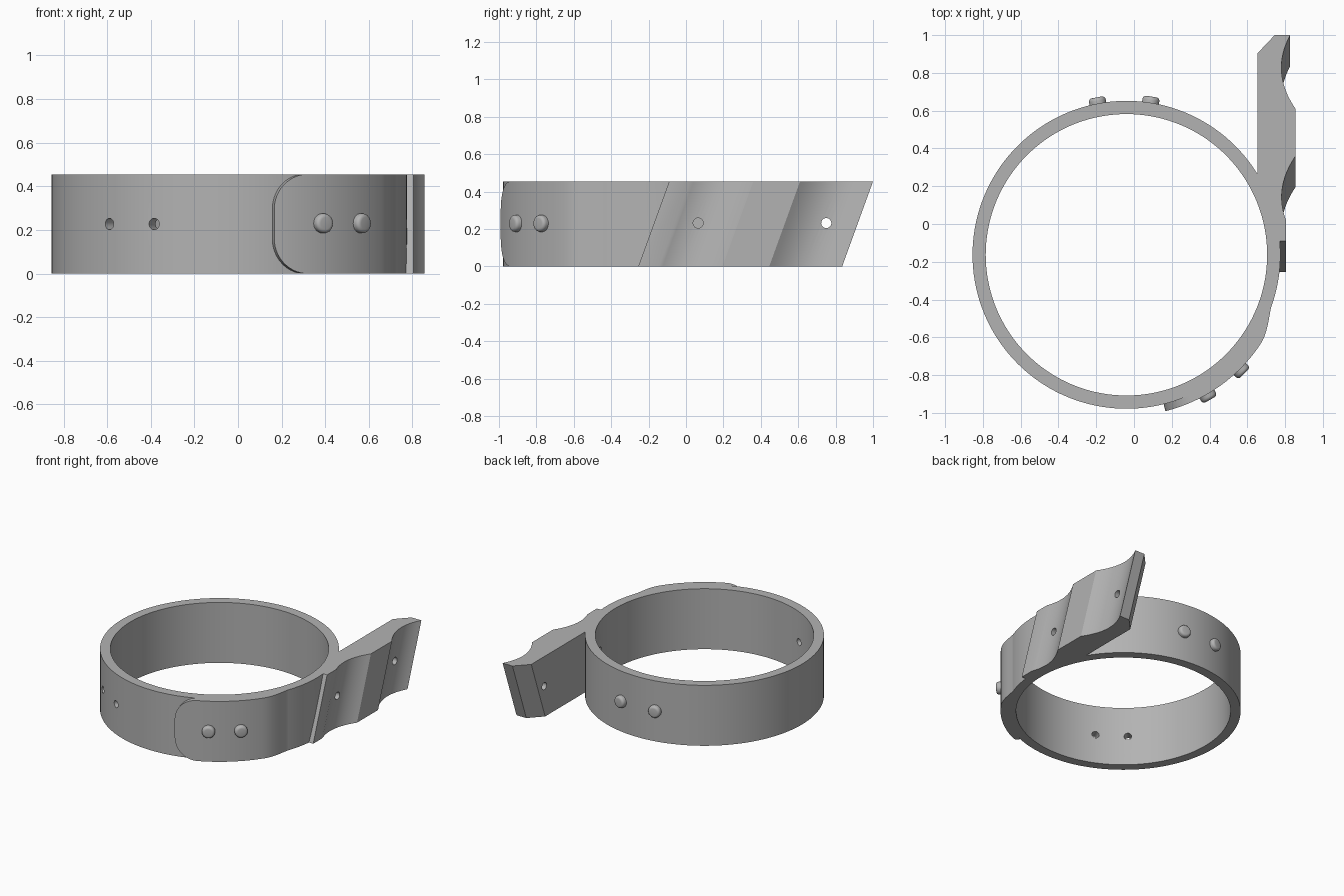
import bpy, bmesh
from math import sin, cos, pi, radians, sqrt
from mathutils import Vector, Matrix

if "Cube" in bpy.data.objects:
    bpy.data.objects.remove(bpy.data.objects["Cube"])

CX, CY = -0.04, -0.163      # ring centre
R_OUT, R_IN = 0.815, 0.745
H = 0.455
MID = H / 2
SHEAR = 0.165               # backward lean of the arm over its height

grey = bpy.data.materials.new("grey_plastic")
grey.use_nodes = True
COLOR = (0.45, 0.45, 0.45, 1)
grey.diffuse_color = COLOR
grey.node_tree.nodes["Principled BSDF"].inputs["Base Color"].default_value = COLOR


def polar(r, deg, z=0.0):
    a = radians(deg)
    return Vector((CX + r * cos(a), CY + r * sin(a), z))


def make_object(name, bm):
    bmesh.ops.recalc_face_normals(bm, faces=bm.faces[:])
    mesh = bpy.data.meshes.new(name)
    bm.to_mesh(mesh)
    bm.free()
    mesh.materials.append(grey)
    ob = bpy.data.objects.new(name, mesh)
    bpy.context.collection.objects.link(ob)
    return ob


def loft(name, sections, closed=False):
    """Skin a list of equal-length cross-section loops."""
    bm = bmesh.new()
    loops = [[bm.verts.new(p) for p in s] for s in sections]
    n = len(loops[0])
    pairs = list(zip(loops, loops[1:]))
    if closed:
        pairs.append((loops[-1], loops[0]))
    else:
        bm.faces.new(loops[0])
        bm.faces.new(loops[-1])
    for a, b in pairs:
        for i in range(n):
            j = (i + 1) % n
            bm.faces.new((a[i], a[j], b[j], b[i]))
    return make_object(name, bm)


def activate(ob):
    bpy.ops.object.select_all(action='DESELECT')
    ob.select_set(True)
    bpy.context.view_layer.objects.active = ob


def boolean(target, other, operation):
    mod = target.modifiers.new("cut", 'BOOLEAN')
    mod.operation = operation
    mod.solver = 'EXACT'
    mod.object = other
    activate(target)
    bpy.ops.object.modifier_apply(modifier=mod.name)
    bpy.data.objects.remove(other)


def peg(name, centre, direction, radius, length, bevel=0.0):
    """Cylinder along a direction, optionally with rounded rims."""
    bm = bmesh.new()
    rot = Vector(direction).to_track_quat('Z', 'Y').to_matrix().to_4x4()
    bmesh.ops.create_cone(bm, cap_ends=True, segments=32, radius1=radius, radius2=radius,
                          depth=length, matrix=Matrix.Translation(centre) @ rot)
    if bevel:
        rims = [e for e in bm.edges if any(len(f.verts) > 4 for f in e.link_faces)]
        bmesh.ops.bevel(bm, geom=rims, offset=bevel, segments=4, profile=0.5, affect='EDGES')
    return make_object(name, bm)


def scallop(p, q, sag, n=16):
    """Concave curve between two outline points."""
    pts = []
    for i in range(n + 1):
        t = i / n
        pts.append((p[0] + (q[0] - p[0]) * t - sag * 4 * t * (1 - t), p[1] + (q[1] - p[1]) * t))
    return pts


# Ring band
band = loft("band", [[polar(R_IN, a, 0), polar(R_OUT, a, 0), polar(R_OUT, a, H), polar(R_IN, a, H)]
                     for a in [i * 360 / 144 for i in range(144)]], closed=True)

# Overlapping strap end with rounded tip, blending into the ring
TIP, START, CORNER = -76.0, -17.0, 0.16
corner_deg = CORNER / 0.853 * 180 / pi
angles = [TIP + corner_deg * (1 - cos(i / 14 * pi / 2)) for i in range(15)]
first = angles[-1]
angles += [first + (START - first) * i / 32 for i in range(1, 33)]
sections = []
for a in angles:
    u = min(1, max(0, (START - a) / 17))
    r = 0.811 + 0.042 * u * u * (3 - 2 * u)
    d = max(0, 1 - (a - TIP) / corner_deg)
    half = MID - CORNER * (1 - sqrt(max(0, 1 - d * d)))
    sections.append([polar(0.785, a, MID - half), polar(r, a, MID - half),
                     polar(r, a, MID + half), polar(0.785, a, MID + half)])
strap = loft("strap_end", sections)

# Leaning arm with two scallops on its outer side
outer = [(0.765, -0.09), (0.805, -0.09)]
outer += scallop((0.805, 0.02), (0.855, 0.36), 0.045)
outer += scallop((0.855, 0.61), (0.827, 1.0), 0.06)
outer += [(0.745, 1.0), (0.655, 0.905)]
root = [(0.655, 0.25)] + [tuple(polar(0.78, a)[:2]) for a in range(28, -9, -4)]
top = [(x, y, H) for x, y in outer + root]
bottom = [(x, y - SHEAR, 0) for x, y in outer] + [(x, y, 0) for x, y in root]
arm = loft("arm", [bottom, top])

boolean(band, strap, 'UNION')
boolean(band, arm, 'UNION')

# Pin holes through the ring and the arm
for a in (-132.4, -115):
    boolean(band, peg("hole", polar(0.78, a, 0.227), polar(1, a) - polar(0, a), 0.026, 0.3), 'DIFFERENCE')
for y in (0.065, 0.75):
    boolean(band, peg("hole", Vector((0.75, y, 0.232)), (1, 0, 0), 0.027, 0.4), 'DIFFERENCE')

# Rivets on the strap end and the back of the ring
parts = [band]
for name, a, r in (("strap_rivet_outer", -45.2, 0.853), ("strap_rivet_inner", -60, 0.853),
                   ("back_rivet_left", 81, R_OUT), ("back_rivet_right", 100.7, R_OUT)):
    parts.append(peg(name, polar(r, a, 0.23), polar(1, a) - polar(0, a), 0.045, 0.066, 0.018))

for ob in parts:
    activate(ob)
    bpy.ops.object.shade_smooth_by_angle(angle=radians(25))
